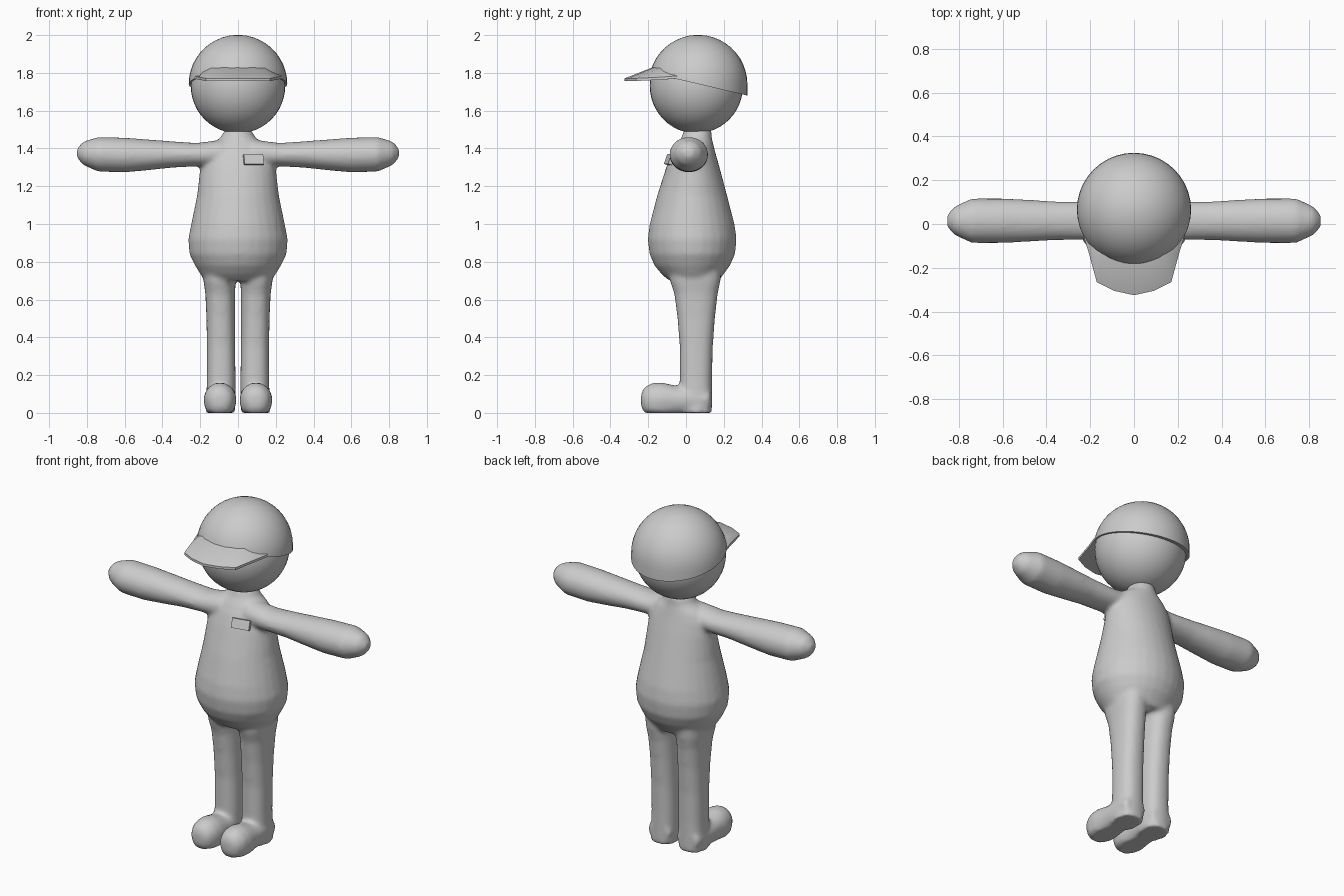
import bpy, bmesh, math
from mathutils import Vector, Matrix

if "Cube" in bpy.data.objects:
    bpy.data.objects.remove(bpy.data.objects["Cube"])

grey = bpy.data.materials.new("plain grey")
grey.diffuse_color = (0.6, 0.6, 0.6, 1)
grey.use_nodes = True
grey.node_tree.nodes["Principled BSDF"].inputs["Base Color"].default_value = grey.diffuse_color


def ring(c, u, v, ru, rv, n=28, p=2.0):
    """Superellipse ring around c in the plane of u and v."""
    pts = []
    for i in range(n):
        a = 2 * math.pi * i / n
        cu, sv = math.cos(a), math.sin(a)
        x = math.copysign(abs(cu) ** (2 / p), cu) * ru
        y = math.copysign(abs(sv) ** (2 / p), sv) * rv
        pts.append(Vector(c) + Vector(u) * x + Vector(v) * y)
    return pts


def loft(bm, rings):
    """Skin a list of rings into a closed tube."""
    rows = [[bm.verts.new(p) for p in r] for r in rings]
    n = len(rows[0])
    for a, b in zip(rows, rows[1:]):
        for i in range(n):
            j = (i + 1) % n
            bm.faces.new((a[i], a[j], b[j], b[i]))
    bm.faces.new(rows[0][::-1])
    bm.faces.new(rows[-1])


def finish(bm, name, angle=40):
    bmesh.ops.recalc_face_normals(bm, faces=bm.faces[:])
    me = bpy.data.meshes.new(name)
    bm.to_mesh(me)
    bm.free()
    me.materials.append(grey)
    ob = bpy.data.objects.new(name, me)
    bpy.context.collection.objects.link(ob)
    bpy.ops.object.select_all(action='DESELECT')
    ob.select_set(True)
    bpy.context.view_layer.objects.active = ob
    bpy.ops.object.shade_smooth_by_angle(angle=math.radians(angle))
    return ob


X, Y, Z = (1, 0, 0), (0, 1, 0), (0, 0, 1)

# body: torso, arms, legs and feet fused by a voxel remesh
bm = bmesh.new()
torso = [  # z, half width, front y, back y
    (1.50, .070, -.010, .135), (1.455, .095, -.025, .137), (1.42, .15, -.05, .145),
    (1.37, .185, -.078, .158), (1.30, .20, -.105, .178), (1.15, .217, -.153, .218),
    (1.00, .248, -.192, .257), (.92, .264, -.203, .268), (.84, .257, -.193, .260),
    (.78, .228, -.167, .233), (.735, .200, -.130, .200), (.70, .175, -.09, .175)]
loft(bm, [ring((0, (f + b) / 2, z), X, Y, w, (b - f) / 2) for z, w, f, b in torso])

arm = [  # x, centre z, half height, half depth
    (.08, 1.372, .075, .08), (.22, 1.367, .062, .087), (.35, 1.368, .070, .088),
    (.48, 1.366, .082, .096), (.60, 1.365, .092, .102), (.74, 1.369, .092, .102),
    (.82, 1.374, .062, .065), (.852, 1.375, .026, .028)]
leg = [  # z, centre x, half width, front y, back y
    (.80, .10, .085, -.09, .19), (.70, .098, .085, -.085, .183), (.63, .094, .079, -.062, .168),
    (.50, .091, .076, -.045, .153), (.35, .090, .075, -.033, .142), (.18, .089, .076, -.033, .138),
    (.0, .092, .078, -.033, .138)]
foot = [  # y, half width, top z
    (.13, .072, .12), (0, .080, .14), (-.06, .082, .146), (-.13, .087, .162),
    (-.18, .082, .158), (-.218, .062, .138), (-.238, .034, .105)]
for s in (1, -1):
    loft(bm, [ring((s * x, .015, z), Y, Z, d, h) for x, z, h, d in arm])
    loft(bm, [ring((s * x, (f + b) / 2, z), X, Y, w, (b - f) / 2, p=2.4) for z, x, w, f, b in leg])
    rows = [ring((s * .095, y, .072), X, Z, w, t - .072) for y, w, t in foot]
    for r in rows:
        for p in r:
            p.z = max(p.z * 1.0 if p.z > .072 else .072 - (.072 - p.z) * 1.3, 0)
    loft(bm, rows)
body = finish(bm, "body")
rm = body.modifiers.new("fuse", 'REMESH')
rm.mode = 'VOXEL'
rm.voxel_size = 0.012
rm.use_smooth_shade = True
sm = body.modifiers.new("soften", 'SMOOTH')
sm.factor = 0.5
sm.iterations = 8

# head
bm = bmesh.new()
bmesh.ops.create_uvsphere(bm, u_segments=40, v_segments=24, radius=1)
bmesh.ops.transform(bm, verts=bm.verts[:], matrix=Matrix.Translation((0, .055, 1.732))
                    @ Matrix.Diagonal((.25, .247, .252, 1)))
finish(bm, "head", 60)

# cap crown: dome with straight lower wall, trimmed on a tilted plane
bm = bmesh.new()
cz, cy, r = 1.74, .064, .261
rows = [ring((0, cy, z), X, Y, r, r, 40) for z in (1.60, 1.67, cz)]
for k in range(1, 12):
    a = math.radians(90 * k / 11.3)
    rows.append(ring((0, cy, cz + r * math.sin(a)), X, Y, r * math.cos(a), r * math.cos(a), 40))
loft(bm, rows)
cut = bmesh.ops.bisect_plane(bm, geom=bm.verts[:] + bm.edges[:] + bm.faces[:],
                             plane_co=(0, .325, 1.68), plane_no=(0, .228, .974), clear_inner=True)
bmesh.ops.holes_fill(bm, edges=[e for e in bm.edges if e.is_boundary], sides=0)
finish(bm, "cap_crown", 40)

# cap brim: wedge sections swept around the front
half = [  # outer x, outer y, outer bottom z, inner x, inner y, inner top z
    (.232, -.05, 1.770, .20, -.03, 1.790), (.207, -.13, 1.764, .18, -.07, 1.820),
    (.170, -.265, 1.757, .14, -.135, 1.828), (.09, -.305, 1.757, .075, -.165, 1.830)]
mid = [(0, -.325, 1.757, 0, -.175, 1.830)]
cols = half + mid + [(-a, b, c, -d, e, f) for a, b, c, d, e, f in reversed(half)]
bm = bmesh.new()
loft(bm, [[Vector((xo, yo, zo)), Vector((xo, yo, zo + .014)), Vector((xi, yi, zi)),
           Vector((xi * .8, yi + .06, zi)), Vector((xi * .8, yi + .06, 1.775))]
          for xo, yo, zo, xi, yi, zi in cols])
finish(bm, "cap_brim", 35)

# chest badge plate
bm = bmesh.new()
bmesh.ops.create_cube(bm, size=1)
m = (Matrix.Translation((.082, -.087, 1.341)) @ Matrix.Rotation(math.radians(12), 4, 'Z')
     @ Matrix.Rotation(math.radians(-20), 4, 'X') @ Matrix.Diagonal((.104, .022, .055, 1)))
bmesh.ops.transform(bm, verts=bm.verts[:], matrix=m)
finish(bm, "chest_badge", 30)
